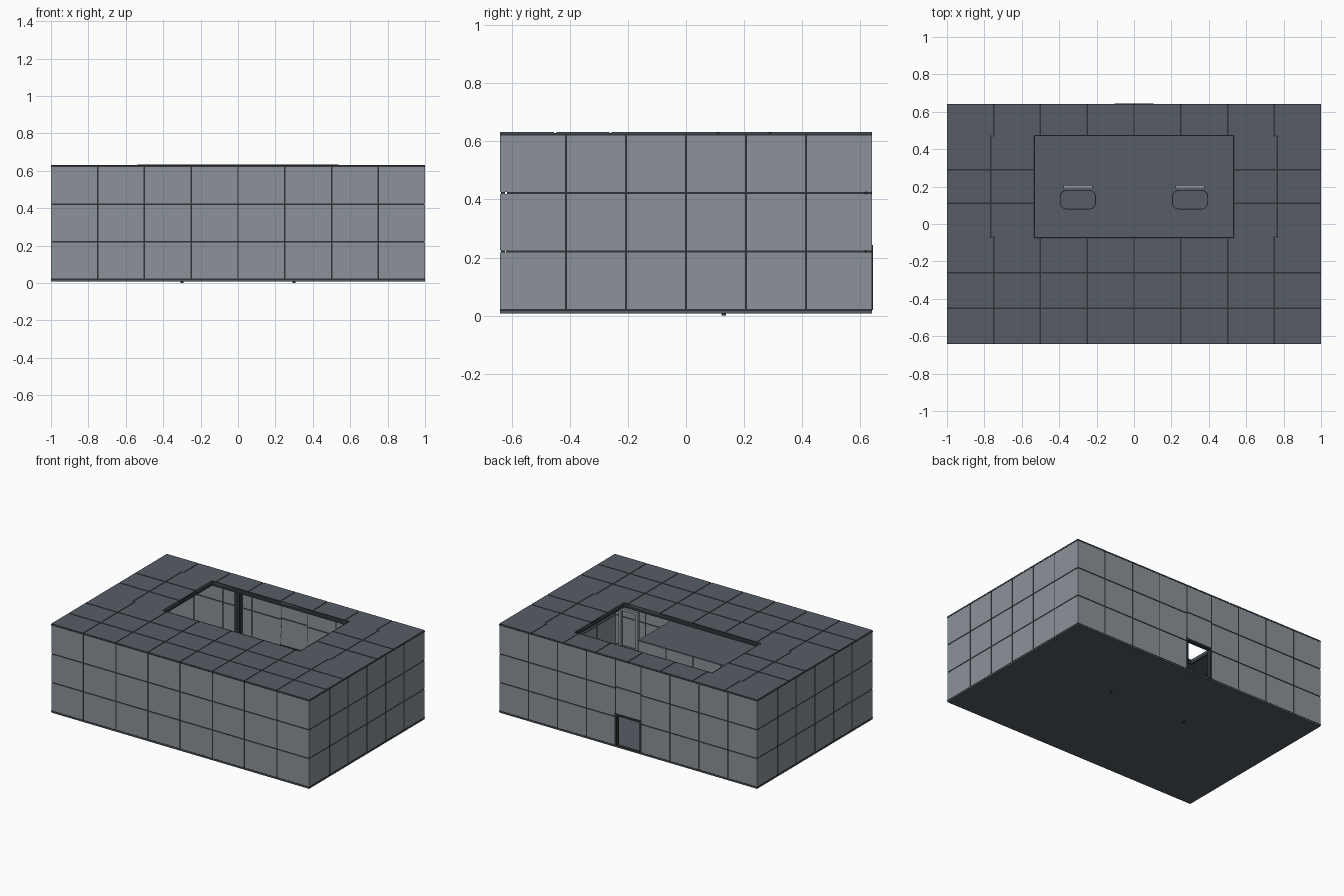
import bpy, bmesh, math
from mathutils import Vector

if "Cube" in bpy.data.objects:
    bpy.data.objects.remove(bpy.data.objects["Cube"])


def material(name, rgb):
    m = bpy.data.materials.new(name)
    m.diffuse_color = (*rgb, 1)
    m.use_nodes = True
    m.node_tree.nodes["Principled BSDF"].inputs["Base Color"].default_value = m.diffuse_color
    return m


WALL = material("wall_grey", (0.26, 0.29, 0.32))
ROOF = material("roof_slate", (0.092, 0.11, 0.127))
SEAM = material("seam_dark", (0.028, 0.034, 0.038))


def add_box(bm, lo, hi):
    r = bmesh.ops.create_cube(bm, size=1)
    for v in r["verts"]:
        v.co = Vector([lo[i] + (v.co[i] + 0.5) * (hi[i] - lo[i]) for i in range(3)])


def finish(name, bm, mat):
    me = bpy.data.meshes.new(name)
    bm.to_mesh(me)
    bm.free()
    me.materials.append(mat)
    ob = bpy.data.objects.new(name, me)
    bpy.context.collection.objects.link(ob)
    return ob


def boxes(name, mat, *pairs):
    bm = bmesh.new()
    for lo, hi in pairs:
        add_box(bm, lo, hi)
    return finish(name, bm, mat)


def panelled(name, lo, hi, normal, cols, rows, mat, gap=0.008, depth=0.003):
    """Slab of separate panels with a recessed dark core showing in the joints."""
    u, v = [a for a in range(3) if a != normal]
    bm = bmesh.new()
    for i in range(cols):
        for j in range(rows):
            a, b = list(lo), list(hi)
            for ax, k, n in ((u, i, cols), (v, j, rows)):
                step = (hi[ax] - lo[ax]) / n
                a[ax] = lo[ax] + k * step + (gap / 2 if k else 0)
                b[ax] = lo[ax] + (k + 1) * step - (gap / 2 if k < n - 1 else 0)
            add_box(bm, a, b)
    finish(name + "_panels", bm, mat)
    a, b = list(lo), list(hi)
    for ax in range(3):
        a[ax] += depth
        b[ax] -= depth
    boxes(name + "_joints", SEAM, (a, b))


X, Y, T = 1.0, 0.64, 0.02
Z0, Z1 = 0.02, 0.623
DW, DH = 0.1, 0.24

# Floor slab
boxes("floor", ROOF, ((-X, -Y, 0.008), (X, Y, Z0)))

# Outer walls
panelled("front_wall", (-X, -Y, Z0), (X, -Y + T, Z1), 1, 8, 3, WALL)
for s, side in ((-1, "left"), (1, "right")):
    x0, x1 = sorted((s * X, s * (X - T)))
    panelled(side + "_wall", (x0, -Y + T, Z0), (x1, Y - T, Z1), 0, 6, 3, WALL)
    x0, x1 = sorted((s * X, s * DW))
    panelled("back_wall_" + side, (x0, Y - T, Z0), (x1, Y, Z1), 1, 4, 3, WALL)
panelled("back_wall_over_door", (-DW, Y - T, DH), (DW, Y, Z1), 1, 1, 2, WALL)

# Door frame and the dark joints that run up from it
boxes("door_frame", SEAM,
      ((-DW - 0.004, Y - T - 0.004, Z0), (-DW + 0.01, Y + 0.004, DH)),
      ((DW - 0.01, Y - T - 0.004, Z0), (DW + 0.004, Y + 0.004, DH)),
      ((-DW - 0.004, Y - T - 0.004, DH - 0.01), (DW + 0.004, Y + 0.004, DH + 0.004)),
      ((-DW - 0.004, Y - T, DH), (-DW + 0.004, Y + 0.0005, Z1)),
      ((DW - 0.004, Y - T, DH), (DW + 0.004, Y + 0.0005, Z1)))

# Dark strips at the foot and head of the walls
for z, tag in ((0.016, "foot"), (0.62, "head")):
    a, b = z, z + 0.007
    e = 0.0008
    boxes("wall_" + tag + "_strip", SEAM,
          ((-X - e, -Y - e, a), (X + e, -Y + T, b)),
          ((-X - e, Y - T, a), (X + e, Y + e, b)),
          ((-X - e, -Y, a), (-X + T, Y, b)),
          ((X - T, -Y, a), (X + e, Y, b)))

# Roof in four panelled strips around the opening
OX, OY0, OY1 = 0.53, -0.07, 0.47
R0, R1 = 0.62, 0.632
panelled("roof_front", (-X, -Y, R0), (X, OY0, R1), 2, 8, 3, ROOF)
panelled("roof_back", (-X, OY1, R0), (X, Y, R1), 2, 8, 1, ROOF)
panelled("roof_left", (-X, OY0, R0), (-OX, OY1, R1), 2, 2, 3, ROOF)
panelled("roof_right", (OX, OY0, R0), (X, OY1, R1), 2, 2, 3, ROOF)

# Dark rim lining the opening
w = 0.007
boxes("opening_rim", SEAM,
      ((-OX - w, OY0 - w, 0.6), (OX + w, OY0, 0.6325)),
      ((-OX - w, OY1, 0.6), (OX + w, OY1 + w, 0.6325)),
      ((-OX - w, OY0, 0.6), (-OX, OY1, 0.6325)),
      ((OX, OY0, 0.6), (OX + w, OY1, 0.6325)))

# Inner raised deck at the front of the hall
panelled("deck_face", (-0.53, -0.25, Z0), (0.53, -0.23, 0.3), 1, 5, 2, WALL)
boxes("deck_top", ROOF, ((-0.53, -Y + T, 0.3), (0.53, -0.23, 0.31)))
boxes("deck_ends", WALL, ((-0.53, -Y + T, Z0), (-0.51, -0.25, 0.3)),
      ((0.51, -Y + T, Z0), (0.53, -0.25, 0.3)))

# Upright frame beside the deck and column against the back wall
boxes("inner_frame", WALL,
      ((0.535, -0.25, Z0), (0.555, -0.23, 0.5)),
      ((0.665, -0.25, Z0), (0.685, -0.23, 0.5)),
      ((0.535, -0.25, 0.48), (0.685, -0.23, 0.5)))
boxes("back_column", SEAM, ((-0.44, 0.59, Z0), (-0.40, 0.62, R0)))


# Two seats with rounded cushions, upright backs and a foot
def rounded_plate(name, cx, cy, hx, hy, r, z0, z1, mat):
    bm = bmesh.new()
    ring = []
    for q, (sx, sy) in enumerate(((1, 1), (-1, 1), (-1, -1), (1, -1))):
        for k in range(6):
            t = math.pi / 2 * (q + k / 5)
            ring.append(bm.verts.new((cx + sx * (hx - r) + r * math.cos(t),
                                      cy + sy * (hy - r) + r * math.sin(t), z0)))
    f = bm.faces.new(ring)
    ext = bmesh.ops.extrude_face_region(bm, geom=[f])
    for g in ext["geom"]:
        if isinstance(g, bmesh.types.BMVert):
            g.co.z = z1
    bmesh.ops.recalc_face_normals(bm, faces=bm.faces)
    return finish(name, bm, mat)


for s, side in ((-1, "left"), (1, "right")):
    cx = 0.3 * s
    rounded_plate(side + "_seat_edge", cx, 0.13, 0.096, 0.052, 0.036, 0.05, 0.068, SEAM)
    rounded_plate(side + "_seat", cx, 0.13, 0.092, 0.048, 0.033, 0.06, 0.071, ROOF)
    boxes(side + "_seat_back", WALL, ((cx - 0.077, 0.188, Z0), (cx + 0.077, 0.208, 0.15)))
    boxes(side + "_seat_foot", SEAM, ((cx - 0.008, 0.122, 0.0), (cx + 0.008, 0.138, 0.055)))
